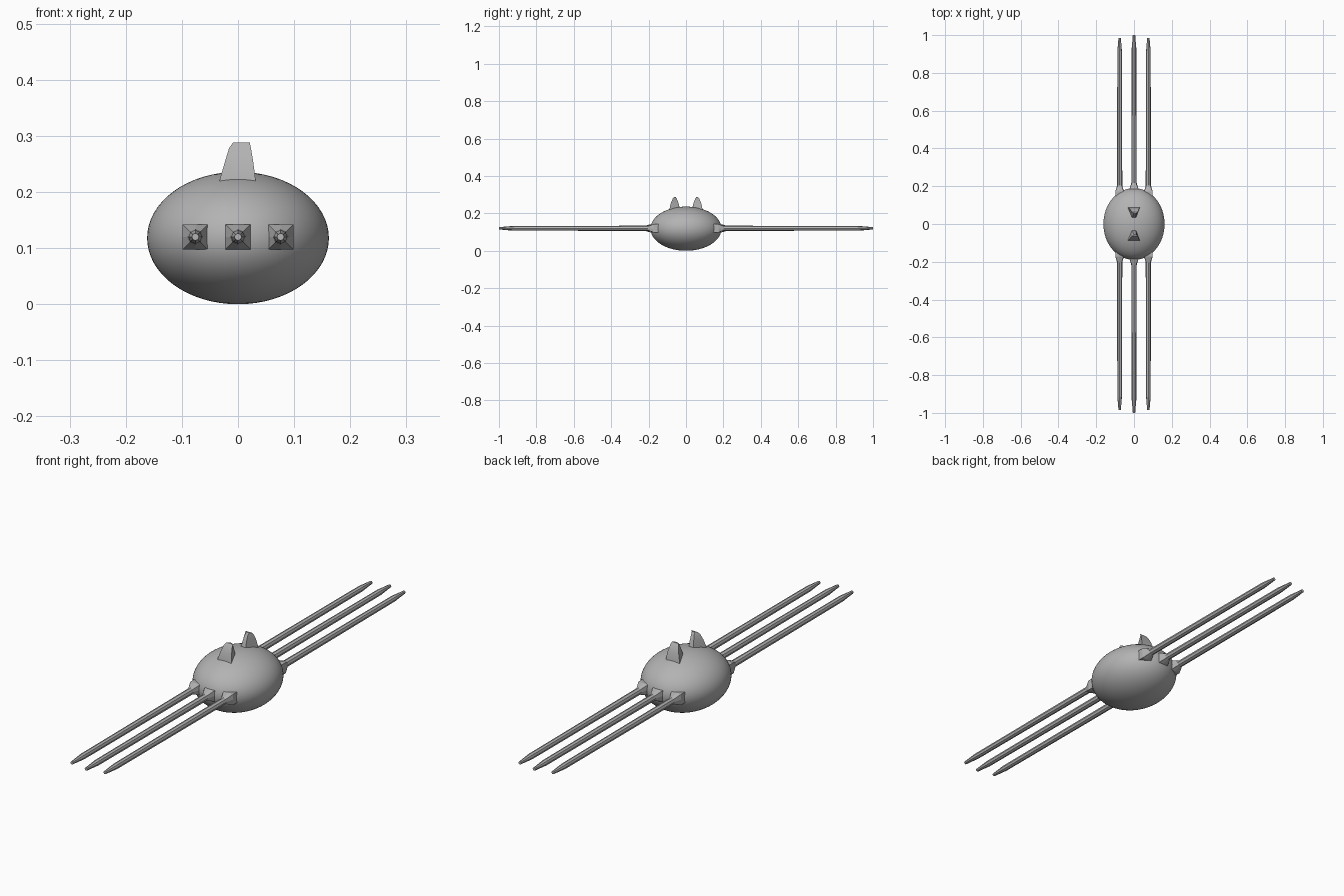
import bpy, bmesh, math

cube = bpy.data.objects.get("Cube")
if cube:
    bpy.data.objects.remove(cube, do_unlink=True)

grey = bpy.data.materials.new("plain_grey")
grey.use_nodes = True
colour = (0.45, 0.45, 0.45, 1)
grey.diffuse_color = colour
grey.node_tree.nodes["Principled BSDF"].inputs["Base Color"].default_value = colour

MID = 0.12  # height of the body centre and legs


def loft(name, rings):
    """Skin a stack of equal-length rings and cap both ends."""
    bm = bmesh.new()
    loops = [[bm.verts.new(p) for p in ring] for ring in rings]
    n = len(loops[0])
    for a, b in zip(loops, loops[1:]):
        for i in range(n):
            j = (i + 1) % n
            bm.faces.new((a[i], a[j], b[j], b[i]))
    bm.faces.new(loops[0])
    bm.faces.new(loops[-1])
    bmesh.ops.recalc_face_normals(bm, faces=bm.faces)
    mesh = bpy.data.meshes.new(name)
    bm.to_mesh(mesh)
    bm.free()
    mesh.materials.append(grey)
    obj = bpy.data.objects.new(name, mesh)
    bpy.context.collection.objects.link(obj)
    return obj


def section(x, y, r, square=False):
    """Eight points around a leg, as an octagon or a square."""
    pts = []
    for i in range(8):
        a = math.radians(45 * i)
        c, s = math.cos(a), math.sin(a)
        k = r / max(abs(c), abs(s)) if square else r
        pts.append((x + c * k, y, MID + s * k))
    return pts


# Rounded body
bpy.ops.mesh.primitive_uv_sphere_add(segments=64, ring_count=32, radius=1, location=(0, 0, 0.118))
body = bpy.context.object
body.name = "body"
body.scale = (0.162, 0.19, 0.118)
bpy.ops.object.transform_apply(location=False, rotation=False, scale=True)
bpy.ops.object.shade_smooth()
body.data.materials.append(grey)

# Three legs at each end: square socket, long rod, tapered tip
for end, s in (("front", -1), ("back", 1)):
    for side, x in (("right", -0.076), ("middle", 0), ("left", 0.076)):
        inset = 0.015 if x else 0
        loft(f"{end}_{side}_leg", [
            section(x, s * (0.155 - inset), 0.0225, True),
            section(x, s * (0.188 - inset), 0.0225, True),
            section(x, s * (0.218 - inset), 0.014),
            section(x, s * (0.93 - inset), 0.0122),
            section(x, s * (0.985 - inset), 0.0075),
            section(x, s * (1.0 - inset), 0.0065),
        ])

# Curved fins on top, wide on the outer face and narrow on the inner face
# Each level: height, outer y, inner y, left and right x of the outer face
levels = [
    (0.19, 0.092, 0.026, -0.038, 0.036),
    (0.224, 0.088, 0.032, -0.032, 0.031),
    (0.255, 0.081, 0.040, -0.023, 0.027),
    (0.278, 0.071, 0.049, -0.016, 0.023),
    (0.288, 0.063, 0.056, -0.009, 0.021),
]
for end, s in (("front", -1), ("back", 1)):
    rings = []
    for z, outer, inner, x0, x1 in levels:
        mid = (x0 + x1) / 2
        half = (x1 - x0) * 0.18
        rings.append([(x0, s * outer, z), (x1, s * outer, z),
                      (mid + half, s * inner, z), (mid - half, s * inner, z)])
    fin = loft(f"{end}_fin", rings)
    bpy.ops.object.select_all(action="DESELECT")
    fin.select_set(True)
    bpy.context.view_layer.objects.active = fin
    bpy.ops.object.shade_smooth_by_angle(angle=math.radians(30))
